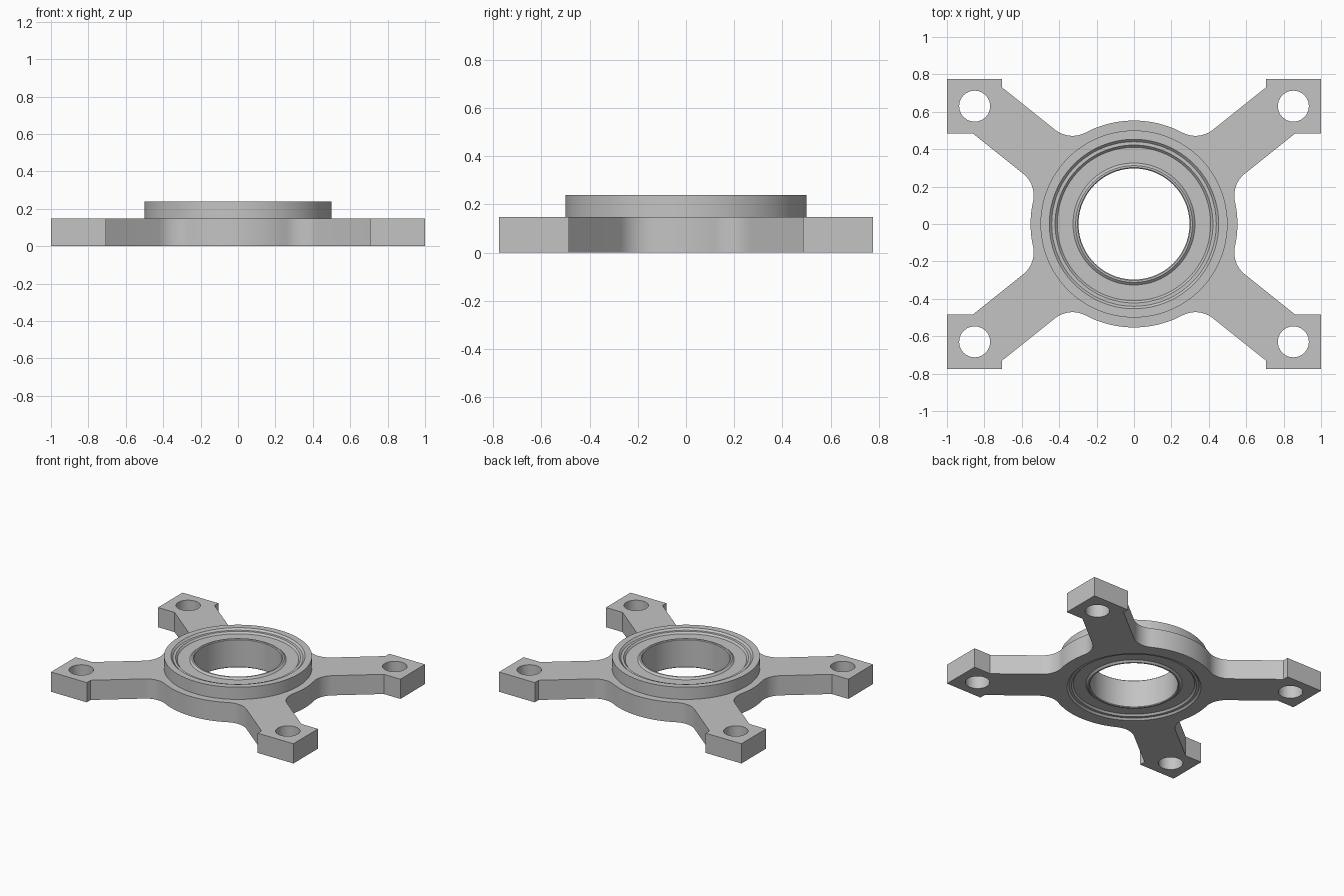
import bpy
import bmesh
from math import sin, cos, pi, atan2, hypot, sqrt, radians

cube = bpy.data.objects.get("Cube")
if cube:
    bpy.data.objects.remove(cube, do_unlink=True)

PLATE_TOP, COLLAR_TOP = 0.147, 0.238
HUB_R, FILLET_R, ARM_HALF = 0.553, 0.15, 0.145
ARM_ANGLE = radians(37.3)

metal = bpy.data.materials.new("light grey metal")
metal.use_nodes = True
grey = (0.55, 0.55, 0.55, 1)
metal.diffuse_color = grey
metal.node_tree.nodes["Principled BSDF"].inputs["Base Color"].default_value = grey


def arc(cx, cy, r, start, end, steps):
    angles = [start + (end - start) * i / steps for i in range(steps + 1)]
    return [(cx + r * cos(a), cy + r * sin(a)) for a in angles]


def circle(cx, cy, r, sides):
    return arc(cx, cy, r, 0, 2 * pi, sides)[:-1]


def finish(obj):
    """Weld, face outward, colour and shade a part."""
    bm = bmesh.new()
    bm.from_mesh(obj.data)
    bmesh.ops.remove_doubles(bm, verts=bm.verts, dist=0.0002)
    bmesh.ops.recalc_face_normals(bm, faces=bm.faces)
    bm.to_mesh(obj.data)
    bm.free()
    obj.data.materials.clear()
    obj.data.materials.append(metal)
    bpy.ops.object.select_all(action="DESELECT")
    obj.select_set(True)
    bpy.context.view_layer.objects.active = obj
    bpy.ops.object.shade_smooth_by_angle(angle=radians(25))


def lathe(name, profile, sides=96):
    """Ring made by turning a closed (radius, height) profile."""
    bm = bmesh.new()
    loops = [[bm.verts.new((r * cos(2 * pi * i / sides), r * sin(2 * pi * i / sides), z))
              for r, z in profile] for i in range(sides)]
    n = len(profile)
    for i in range(sides):
        a, b = loops[i], loops[(i + 1) % sides]
        for j in range(n):
            k = (j + 1) % n
            bm.faces.new((a[j], b[j], b[k], a[k]))
    mesh = bpy.data.meshes.new(name)
    bm.to_mesh(mesh)
    bm.free()
    obj = bpy.data.objects.new(name, mesh)
    bpy.context.collection.objects.link(obj)
    finish(obj)


def quarter_outline():
    """Hub, blended arm and corner tab in the +x +y quadrant."""
    v = ARM_HALF + FILLET_R
    u = sqrt((HUB_R + FILLET_R) ** 2 - v * v)
    spread = atan2(v, u)
    low, high = ARM_ANGLE - spread, ARM_ANGLE + spread
    reach = hypot(u, v)
    pts = arc(0, 0, HUB_R, 0, low, 8)
    pts += arc(reach * cos(low), reach * sin(low), FILLET_R,
               low + pi, ARM_ANGLE + pi / 2, 12)[1:]
    pts += [(0.863, 0.485), (1, 0.485), (1, 0.775), (0.705, 0.775), (0.705, 0.73)]
    pts += arc(reach * cos(high), reach * sin(high), FILLET_R,
               ARM_ANGLE - pi / 2, high - pi, 12)
    pts += arc(0, 0, HUB_R, high, pi / 2, 10)[1:]
    return pts


# Mounting plate: mirrored outline with bearing bore and bolt holes
right = quarter_outline()
half = right + [(-x, y) for x, y in reversed(right[:-1])]
outline = half + [(x, -y) for x, y in reversed(half[1:-1])]
shapes = [outline, circle(0, 0, 0.453, 96)]
shapes += [circle(sx * 0.852, sy * 0.63, 0.083, 24) for sx in (-1, 1) for sy in (-1, 1)]

curve = bpy.data.curves.new("mounting_plate", "CURVE")
curve.dimensions = "2D"
curve.fill_mode = "BOTH"
curve.extrude = PLATE_TOP / 2
for shape in shapes:
    spline = curve.splines.new("POLY")
    spline.points.add(len(shape) - 1)
    for point, (x, y) in zip(spline.points, shape):
        point.co = (x, y, 0, 1)
    spline.use_cyclic_u = True
plate = bpy.data.objects.new("mounting_plate", curve)
bpy.context.collection.objects.link(plate)
plate.location.z = PLATE_TOP / 2
bpy.ops.object.select_all(action="DESELECT")
plate.select_set(True)
bpy.context.view_layer.objects.active = plate
bpy.ops.object.convert(target="MESH")
plate = bpy.context.view_layer.objects.active
finish(plate)

# Raised collar lining the bore, chamfered at both mouths
T = COLLAR_TOP
lathe("bearing_collar", [(0.5, PLATE_TOP), (0.5, T), (0.453, T), (0.44, T - 0.013),
                         (0.44, 0.013), (0.453, 0), (0.453, PLATE_TOP)])


def bearing_ring(name, upper):
    """Ring whose lower half mirrors its upper profile."""
    lathe(name, [(r, T - d) for r, d in upper] + [(r, d) for r, d in reversed(upper)])


# Bearing: outer race, recessed seal and inner race (radius, depth below rim)
bearing_ring("outer_race", [(0.44, 0.013), (0.422, 0.013), (0.41, 0.026)])
bearing_ring("bearing_seal", [(0.41, 0.026), (0.326, 0.026)])
bearing_ring("inner_race", [(0.326, 0.026), (0.312, 0.013), (0.302, 0.013), (0.297, 0.018)])
